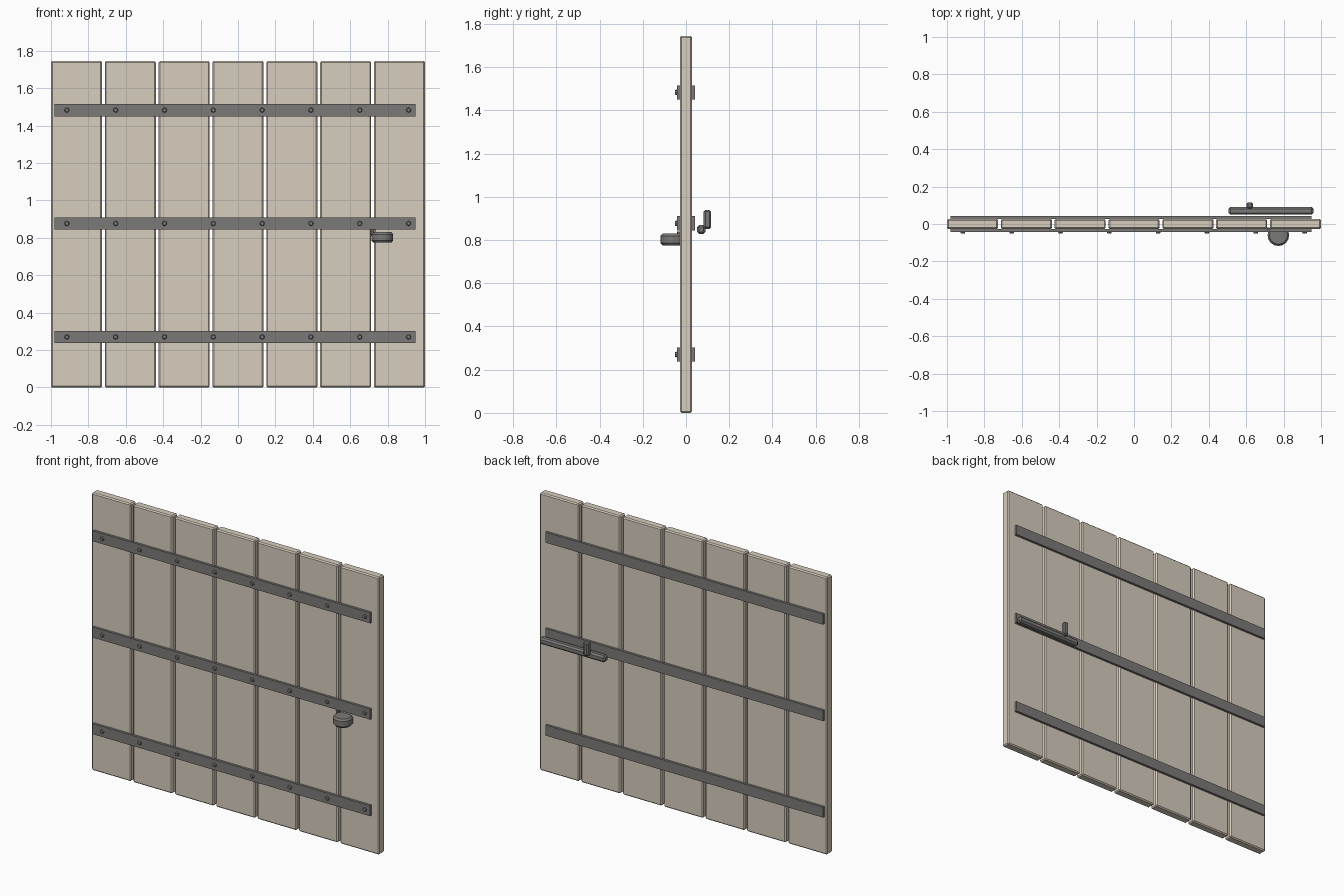
import bpy, bmesh, math
from mathutils import Matrix

if "Cube" in bpy.data.objects:
    bpy.data.objects.remove(bpy.data.objects["Cube"])


def material(name, rgb):
    m = bpy.data.materials.new(name)
    m.diffuse_color = (*rgb, 1)
    m.use_nodes = True
    m.node_tree.nodes["Principled BSDF"].inputs["Base Color"].default_value = m.diffuse_color
    return m


WOOD = material("pale_wood", (0.68, 0.61, 0.51))
IRON = material("dark_iron", (0.2, 0.195, 0.19))


def finish(name, bm, mat):
    bmesh.ops.recalc_face_normals(bm, faces=bm.faces)
    me = bpy.data.meshes.new(name)
    bm.to_mesh(me)
    bm.free()
    me.materials.append(mat)
    ob = bpy.data.objects.new(name, me)
    bpy.context.collection.objects.link(ob)
    return ob


def box(name, x, y, z, mat, bevel=0):
    """Box from (min, max) pairs, with chamfered edges."""
    bm = bmesh.new()
    bmesh.ops.create_cube(bm, size=1)
    for v in bm.verts:
        for i, (a, b) in enumerate((x, y, z)):
            v.co[i] = a if v.co[i] < 0 else b
    if bevel:
        bmesh.ops.bevel(bm, geom=bm.edges[:], offset=bevel, segments=1, affect='EDGES')
    return finish(name, bm, mat)


def cone(name, r1, r2, depth, matrix, mat, sides):
    bm = bmesh.new()
    bmesh.ops.create_cone(bm, cap_ends=True, segments=sides, radius1=r1,
                          radius2=r2, depth=depth, matrix=matrix)
    return finish(name, bm, mat)


# Seven upright planks
W, STEP = 0.273, (2 - 0.273) / 6
for i in range(7):
    x = -1 + i * STEP
    box(f"plank_{i + 1}", (x, x + W), (-0.027, 0.027), (0, 1.745), WOOD, 0.007)

# Three iron straps on each side, riveted on the front
for name, z in (("lower", 0.27), ("middle", 0.877), ("upper", 1.483)):
    for side, y in (("front", (-0.042, -0.027)), ("back", (0.027, 0.042))):
        box(f"{name}_{side}_strap", (-0.982, 0.949), y, (z - 0.033, z + 0.033), IRON)
    for i in range(8):
        m = Matrix.Translation((-0.915 + i * 0.261, -0.046, z)) @ Matrix.Rotation(math.pi / 2, 4, 'X')
        cone(f"{name}_rivet_{i + 1}", 0.014, 0.010, 0.012, m, IRON, 8)

# Sliding bolt and its grip on the back
box("latch_bolt", (0.505, 0.96), (0.05, 0.091), (0.828, 0.869), IRON, 0.01)
box("latch_grip", (0.602, 0.636), (0.082, 0.116), (0.851, 0.939), IRON, 0.008)

# Round pull on the front: chamfered disc turned about z
bm = bmesh.new()
pts = [(0, -0.028), (0.048, -0.028), (0.0575, -0.017),
       (0.0575, 0.017), (0.048, 0.028), (0, 0.028)]
vs = [bm.verts.new((r, 0, z)) for r, z in pts]
es = [bm.edges.new(e) for e in zip(vs, vs[1:])]
bmesh.ops.spin(bm, geom=vs + es, cent=(0, 0, 0), axis=(0, 0, 1),
               angle=2 * math.pi, steps=16, use_duplicate=False)
bmesh.ops.remove_doubles(bm, verts=bm.verts, dist=0.0005)
pull = finish("pull_knob", bm, IRON)
pull.location = (0.772, -0.06, 0.802)

# Small staple beside the pull
box("pull_staple", (0.709, 0.727), (-0.042, -0.02), (0.81, 0.84), IRON, 0.003)
